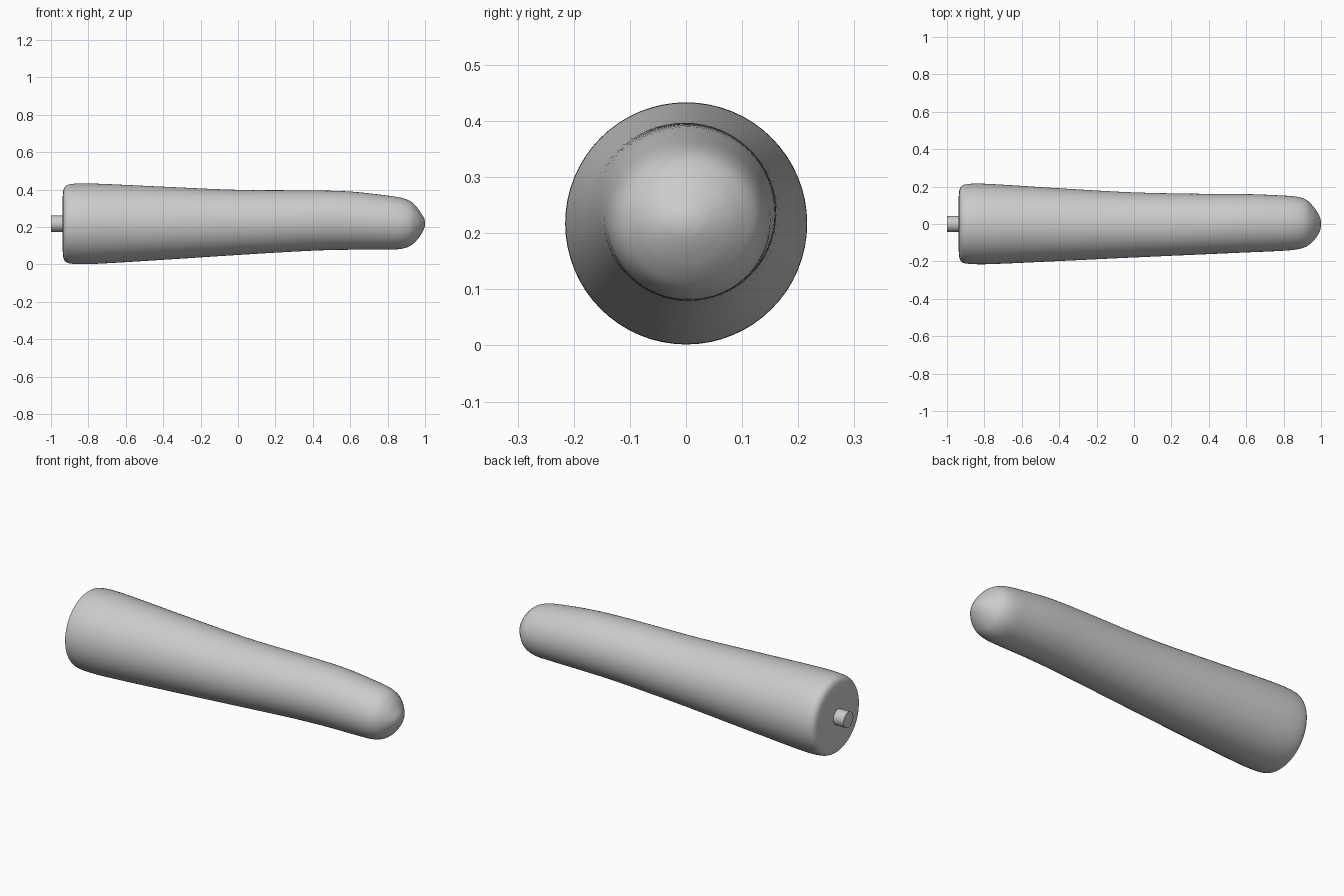
import bpy, bmesh, math

if "Cube" in bpy.data.objects:
    bpy.data.objects.remove(bpy.data.objects["Cube"])

SIDES = 64

# Body stations: x, y of right side, y of left side, bottom z, top z
STATIONS = [
    (-0.937, -0.150, 0.150, 0.067, 0.367),
    (-0.934, -0.178, 0.178, 0.039, 0.395),
    (-0.925, -0.199, 0.199, 0.018, 0.416),
    (-0.905, -0.210, 0.211, 0.007, 0.428),
    (-0.850, -0.215, 0.216, 0.002, 0.433),
    (-0.750, -0.214, 0.213, 0.004, 0.432),
    (-0.400, -0.198, 0.191, 0.025, 0.416),
    (0.000, -0.179, 0.169, 0.051, 0.399),
    (0.400, -0.161, 0.161, 0.074, 0.396),
    (0.600, -0.152, 0.160, 0.079, 0.390),
    (0.780, -0.144, 0.153, 0.080, 0.371),
    (0.870, -0.136, 0.146, 0.083, 0.357),
    (0.920, -0.121, 0.130, 0.099, 0.339),
    (0.955, -0.094, 0.098, 0.129, 0.308),
    (0.980, -0.064, 0.064, 0.163, 0.272),
    (0.995, -0.034, 0.034, 0.192, 0.247),
    (1.000, -0.010, 0.010, 0.210, 0.230),
]


def smooth_stations(pts, steps=5):
    """Monotone-ish spline through the stations, parametrised by distance."""
    t = [0.0]
    for a, b in zip(pts, pts[1:]):
        t.append(t[-1] + math.dist(a, b))

    def slope(i, k):
        lo, hi = max(i - 1, 0), min(i + 1, len(pts) - 1)
        return (pts[hi][k] - pts[lo][k]) / (t[hi] - t[lo])

    out = []
    for i in range(len(pts) - 1):
        h = t[i + 1] - t[i]
        for s in range(steps):
            u = s / steps
            out.append([
                (2*u**3 - 3*u**2 + 1) * pts[i][k] + (u**3 - 2*u**2 + u) * h * slope(i, k)
                + (3*u**2 - 2*u**3) * pts[i + 1][k] + (u**3 - u**2) * h * slope(i + 1, k)
                for k in range(5)])
    return out + [list(pts[-1])]


def loft(name, stations):
    bm = bmesh.new()
    rings = []
    for x, y0, y1, z0, z1 in stations:
        rings.append([bm.verts.new((
            x,
            (y0 + y1) / 2 + (y1 - y0) / 2 * math.cos(2 * math.pi * i / SIDES),
            (z0 + z1) / 2 + (z1 - z0) / 2 * math.sin(2 * math.pi * i / SIDES)))
            for i in range(SIDES)])
    for a, b in zip(rings, rings[1:]):
        for i in range(SIDES):
            j = (i + 1) % SIDES
            bm.faces.new((a[i], a[j], b[j], b[i]))
    bm.faces.new(rings[0])
    bm.faces.new(rings[-1])
    bmesh.ops.recalc_face_normals(bm, faces=bm.faces)
    me = bpy.data.meshes.new(name)
    bm.to_mesh(me)
    bm.free()
    ob = bpy.data.objects.new(name, me)
    bpy.context.collection.objects.link(ob)
    bpy.ops.object.select_all(action='DESELECT')
    ob.select_set(True)
    bpy.context.view_layer.objects.active = ob
    bpy.ops.object.shade_smooth_by_angle(angle=math.radians(40))
    return ob


# Tapered, slightly bent body with rounded tip
loft("tapered_body", smooth_stations(STATIONS))

# Small round peg at the wide end
loft("end_peg", [(x, -0.043, 0.043, 0.175, 0.261) for x in (-1.0, -0.92)])
